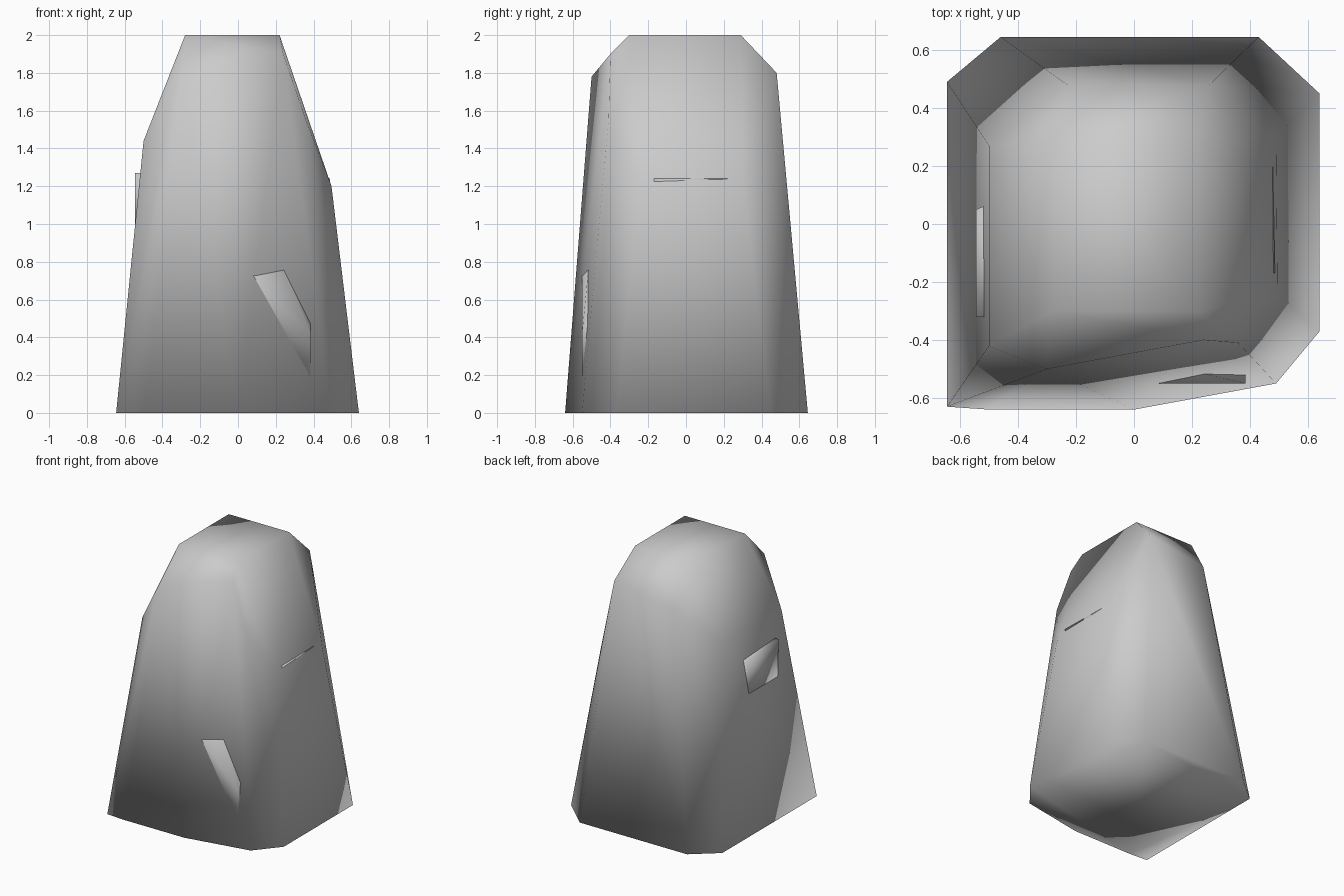
import bpy, bmesh, math

if "Cube" in bpy.data.objects:
    bpy.data.objects.remove(bpy.data.objects["Cube"])


def hull(name, points, smooth=True):
    """Convex faceted solid spanning a few key points, with clean n-gon faces."""
    bm = bmesh.new()
    for p in points:
        bm.verts.new(p)
    res = bmesh.ops.convex_hull(bm, input=bm.verts[:])
    loose = [v for v in bm.verts if not v.link_faces]
    bmesh.ops.delete(bm, geom=loose, context='VERTS')
    bmesh.ops.dissolve_limit(bm, angle_limit=math.radians(1),
                             verts=bm.verts[:], edges=bm.edges[:])
    bmesh.ops.recalc_face_normals(bm, faces=bm.faces[:])
    for f in bm.faces:
        f.smooth = smooth
    me = bpy.data.meshes.new(name)
    bm.to_mesh(me)
    bm.free()
    ob = bpy.data.objects.new(name, me)
    bpy.context.collection.objects.link(ob)
    return ob


# Main tapered boulder: footprint, chamfered shoulders, flat top
base = [(-.46, .645), (.43, .645), (.64, .45), (.64, -.37), (.49, -.55),
        (0, -.64), (-.5, -.64), (-.645, -.63), (-.645, .49)]
shoulders = [(-.5, -.42, 1.44), (-.5, .27, 1.44),
             (-.23, .48, 1.72), (.26, .48, 1.8),
             (.49, .30, 1.2), (.495, -.24, 1.2),
             (.36, -.41, 1.55), (.24, -.40, 1.9), (-.30, -.50, 1.78)]
top = [(x, y, 2) for x in (-.28, .22) for y in (-.30, .29)]
hull("boulder", [(x, y, 0) for x, y in base] + shoulders + top)

# Raised chipped slab on the front, sunk into the face at its lower end
rim = [(-.22, 1.01, -.512), (-.05, 1.02, -.515), (.11, 1.07, -.487), (.385, .48, -.515)]
face = [(-.19, 1.0), (-.20, .80), (.20, .42), (.385, .16), (.385, .42)]
slab = [(x, y, z) for x, z, y in rim] + [(x, -.55, z) for x, z in face]
slab += [(x, -.44, z) for x, z, _ in rim] + [(x, -.46, z) for x, z in face[1:4]]
hull("front_slab", slab)

# Small splinter above the slab
hull("front_splinter", [(x, y, z) for y in (-.525, -.48)
                        for x, z in ((-.10, 1.10), (-.08, 1.10), (-.05, 1.02), (-.08, 1.02))])

# Chipped plates on the left and right sides
hull("left_plate", [(-.545, .05, 1.25), (-.545, -.32, 1.27), (-.545, -.31, .98), (-.545, .03, .97),
                    (-.46, .085, 1.25), (-.46, -.32, 1.27), (-.46, -.31, .98), (-.46, .05, .97)])
hull("right_plate", [(x, y, z) for z in (1.05, 1.24)
                     for x, y in ((.486, -.17), (.478, .22), (.42, -.14), (.42, .21))])
